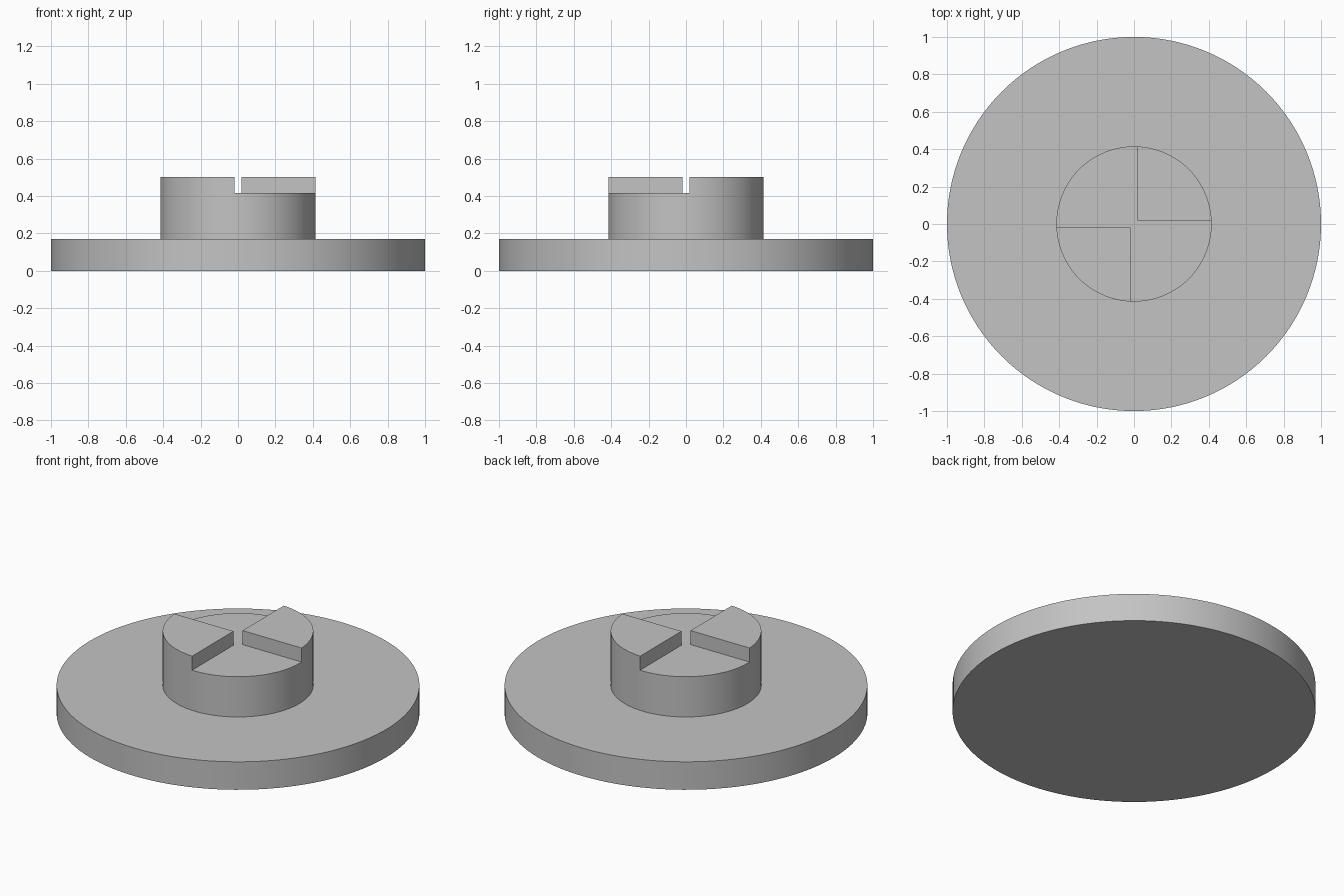
import bpy
import math

cube = bpy.data.objects.get("Cube")
if cube:
    bpy.data.objects.remove(cube, do_unlink=True)

BASE_TOP, STEP, TOP = 0.17, 0.415, 0.5
HUB_R, GAP = 0.415, 0.018

grey = bpy.data.materials.new("plain_grey")
grey.use_nodes = True
colour = (0.55, 0.55, 0.55, 1)
grey.diffuse_color = colour
grey.node_tree.nodes["Principled BSDF"].inputs["Base Color"].default_value = colour


def disc(name, radius, z0, z1):
    bpy.ops.mesh.primitive_cylinder_add(vertices=128, radius=radius, depth=z1 - z0,
                                        location=(0, 0, (z0 + z1) / 2))
    obj = bpy.context.object
    obj.name = name
    obj.data.materials.append(grey)
    return obj


def finish(obj):
    bpy.ops.object.select_all(action="DESELECT")
    obj.select_set(True)
    bpy.context.view_layer.objects.active = obj
    bpy.ops.object.shade_smooth_by_angle(angle=math.radians(30))


# Wide round base
finish(disc("base_plate", 1, 0, BASE_TOP))

# Hub with two opposite raised quarter jaws left standing
hub = disc("jaw_hub", HUB_R, BASE_TOP, TOP)
for side in (1, -1):
    # Square cutter whose inner corner reaches just past the centre
    centre = side * (0.5 - GAP)
    bpy.ops.mesh.primitive_cube_add(size=1, location=(centre, -centre, STEP + 0.5))
    cutter = bpy.context.object
    cutter.name = "quarter_cutter"
    cutter.data.materials.append(grey)
    cutter.hide_render = True
    cut = hub.modifiers.new("quarter_cut", "BOOLEAN")
    cut.operation = "DIFFERENCE"
    cut.solver = "EXACT"
    cut.object = cutter
    bpy.context.view_layer.objects.active = hub
    bpy.ops.object.modifier_apply(modifier=cut.name)
    bpy.data.objects.remove(cutter, do_unlink=True)
finish(hub)
